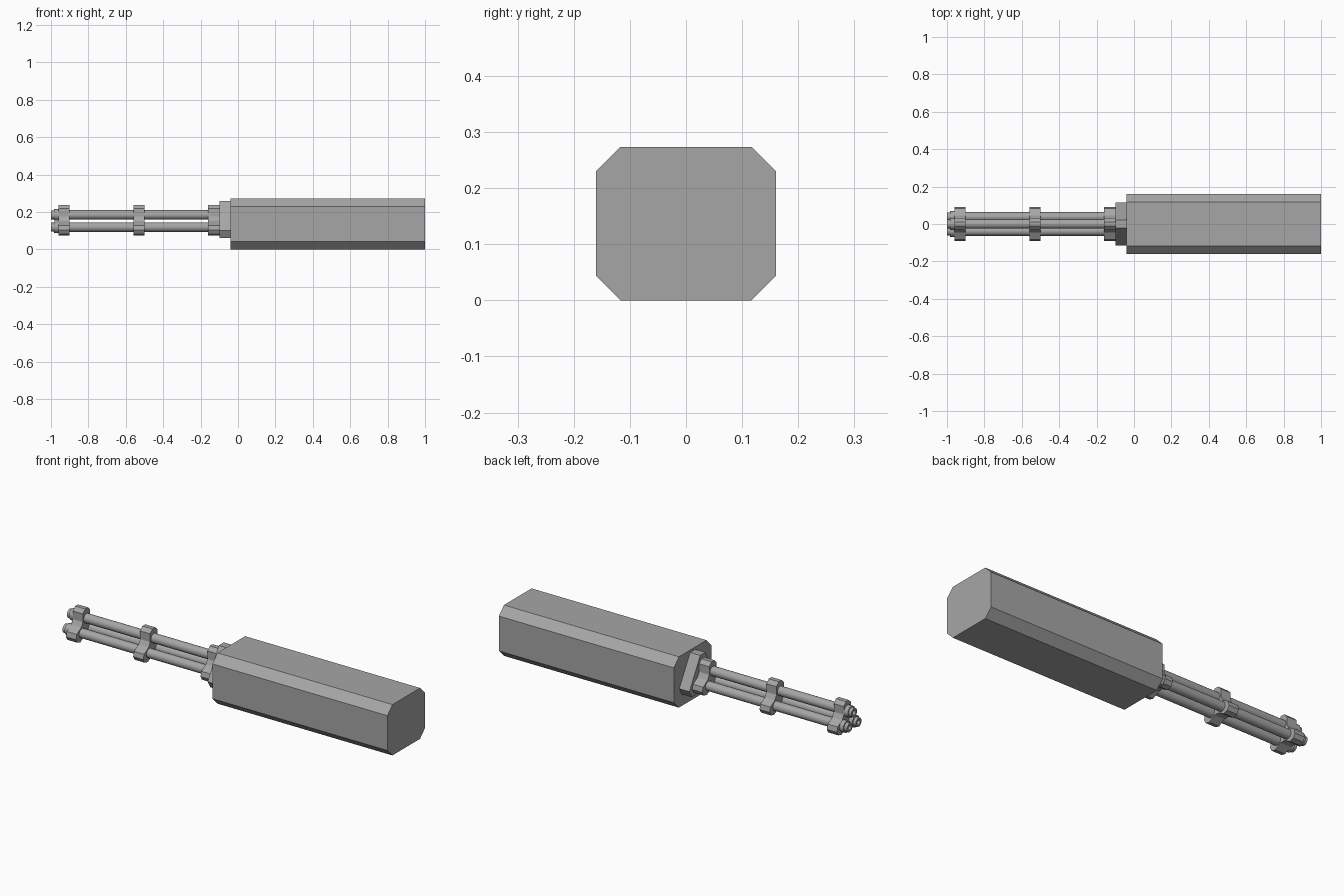
import bpy
import bmesh
from math import pi, sin, cos, radians
from mathutils import Matrix, Vector

cube = bpy.data.objects.get("Cube")
if cube:
    bpy.data.objects.remove(cube, do_unlink=True)

AXIS_Z = 0.141          # height of the barrel cluster axis
BARREL_OFFSET = 0.044   # distance of each barrel from that axis

grey = bpy.data.materials.new("gunmetal grey")
grey.use_nodes = True
COLOUR = (0.38, 0.38, 0.38, 1)
grey.diffuse_color = COLOUR
grey.node_tree.nodes["Principled BSDF"].inputs["Base Color"].default_value = COLOUR


def finish(name, bm):
    bmesh.ops.recalc_face_normals(bm, faces=bm.faces)
    mesh = bpy.data.meshes.new(name)
    bm.to_mesh(mesh)
    bm.free()
    mesh.materials.append(grey)
    obj = bpy.data.objects.new(name, mesh)
    bpy.context.collection.objects.link(obj)
    return obj


def prism(name, outline, x0, x1):
    """Extrude a (y, z) outline along x."""
    bm = bmesh.new()
    face = bm.faces.new([bm.verts.new((x0, y, z)) for y, z in outline])
    new = bmesh.ops.extrude_face_region(bm, geom=[face])["geom"]
    moved = [v for v in new if isinstance(v, bmesh.types.BMVert)]
    bmesh.ops.translate(bm, verts=moved, vec=(x1 - x0, 0, 0))
    return finish(name, bm)


def lathe(name, profile, centre, sides=20):
    """Turn an (x, radius) profile around an axis parallel to x."""
    bm = bmesh.new()
    rings = []
    for x, r in profile:
        rings.append([bm.verts.new((x, centre[0] + r * cos(2 * pi * i / sides),
                                    centre[1] + r * sin(2 * pi * i / sides)))
                      for i in range(sides)])
    for a, b in zip(rings, rings[1:]):
        for i in range(sides):
            j = (i + 1) % sides
            bm.faces.new((a[i], a[j], b[j], b[i]))
    bm.faces.new(rings[0])
    bm.faces.new(rings[-1])
    obj = finish(name, bm)
    bpy.ops.object.select_all(action='DESELECT')
    obj.select_set(True)
    bpy.context.view_layer.objects.active = obj
    bpy.ops.object.shade_smooth_by_angle(angle=radians(35))
    return obj


def three_fold(half_lobe):
    """Mirror a half lobe (side, out) and repeat it round the barrel axis."""
    lobe = [Vector((-s, o)) for s, o in reversed(half_lobe)] + [Vector(p) for p in half_lobe]
    points = []
    for k in range(3):
        turn = Matrix.Rotation(-k * 2 * pi / 3, 2)
        points += [turn @ p for p in lobe]
    return [(p.x, p.y + AXIS_Z) for p in points]


# Receiver housing: long box with four chamfered edges
W, H, C = 0.16, 0.273, 0.043
half = [(W - C, 0), (W, C), (W, H - C), (W - C, H)]
prism("receiver_housing", half + [(-y, z) for y, z in reversed(half)], -0.04, 1.0)

# Hub: triangle with cut corners
prism("barrel_hub", three_fold([(0.022, 0.119)]), -0.10, -0.04)

# Three-lobed clamps along the barrels
clamp = three_fold([(0.012, 0.097), (0.031, 0.078), (0.031, 0.034)])
for name, x in (("rear", -0.16), ("middle", -0.56), ("front", -0.96)):
    prism(name + "_clamp", clamp, x, x + 0.06)

# Three barrels with muzzle collars and shallow bores
barrel = [(-0.07, 0.025), (-0.955, 0.025), (-0.955, 0.031), (-0.983, 0.031),
          (-0.983, 0.024), (-1.0, 0.024), (-1.0, 0.013), (-0.96, 0.013)]
for k, name in enumerate(("top", "right", "left")):
    a = pi / 2 + k * 2 * pi / 3
    lathe(name + "_barrel", barrel,
          (BARREL_OFFSET * cos(a), AXIS_Z + BARREL_OFFSET * sin(a)))
